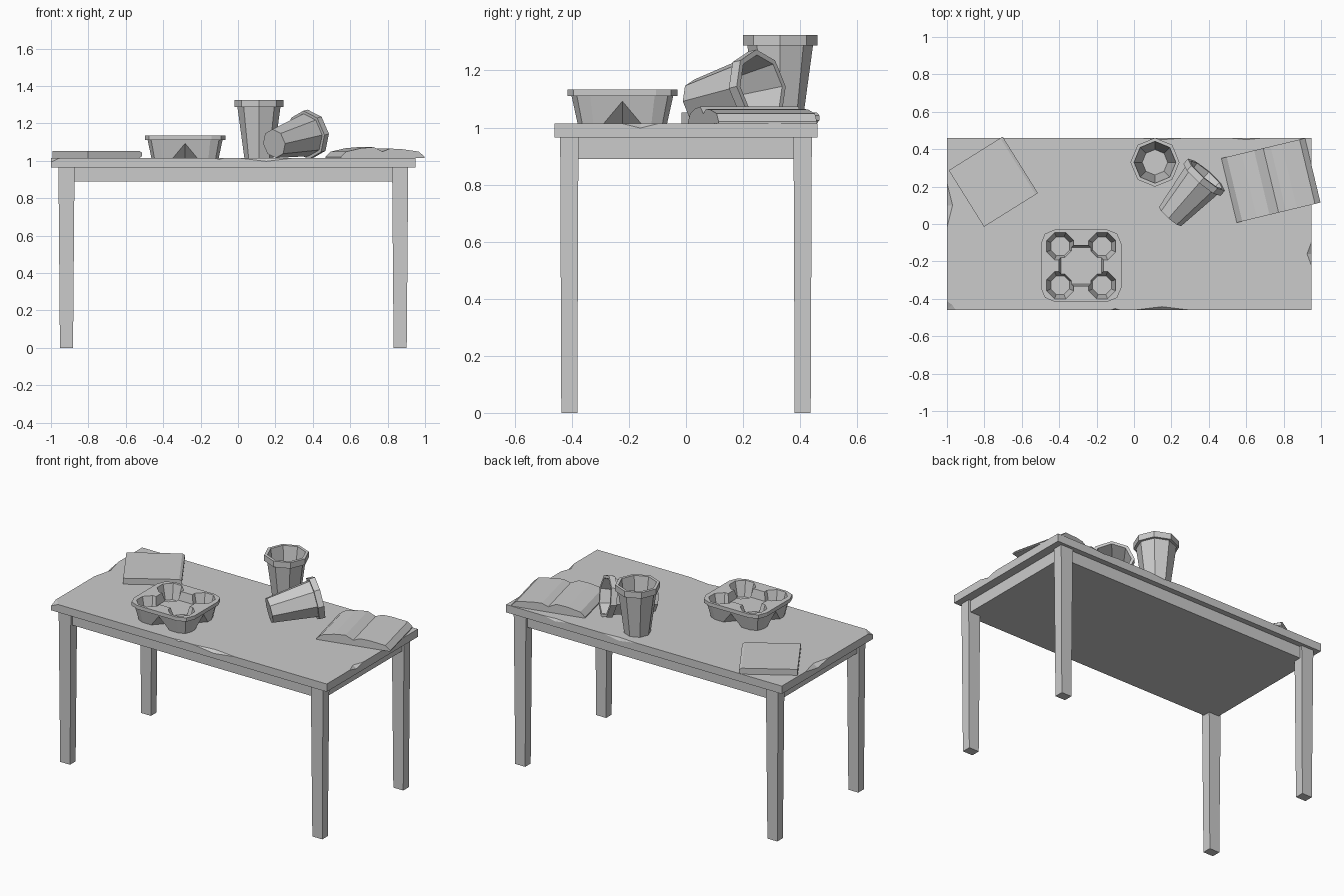
import bpy, bmesh
from math import sin, cos, pi, radians
from mathutils import Vector

if "Cube" in bpy.data.objects:
    bpy.data.objects.remove(bpy.data.objects["Cube"])

TOP = 1.015  # table surface height


def make(name, bm, loc=(0, 0, 0), rot=(0, 0, 0)):
    bmesh.ops.recalc_face_normals(bm, faces=bm.faces)
    me = bpy.data.meshes.new(name)
    bm.to_mesh(me)
    bm.free()
    ob = bpy.data.objects.new(name, me)
    ob.location, ob.rotation_euler = loc, rot
    bpy.context.collection.objects.link(ob)
    return ob


def loft(name, rings, loc=(0, 0, 0), rot=(0, 0, 0)):
    bm = bmesh.new()
    vs = [[bm.verts.new(p) for p in r] for r in rings]
    n = len(vs[0])
    for a, b in zip(vs, vs[1:]):
        for i in range(n):
            j = (i + 1) % n
            bm.faces.new((a[i], a[j], b[j], b[i]))
    bm.faces.new(vs[0])
    bm.faces.new(vs[-1])
    return make(name, bm, loc, rot)


def hull(name, pts):
    bm = bmesh.new()
    for p in pts:
        bm.verts.new(p)
    bmesh.ops.convex_hull(bm, input=bm.verts)
    return make(name, bm)


def cut(ob, cutter):
    mod = ob.modifiers.new("cut", 'BOOLEAN')
    mod.operation, mod.solver, mod.object = 'DIFFERENCE', 'EXACT', cutter
    bpy.context.view_layer.objects.active = ob
    bpy.ops.object.modifier_apply(modifier=mod.name)
    bpy.data.objects.remove(cutter)


def rect(x0, x1, y0, y1, z):
    return [(x0, y0, z), (x1, y0, z), (x1, y1, z), (x0, y1, z)]


def ngon(r, z, n=8, cx=0, cy=0, turn=0):
    return [(cx + r * cos(2 * pi * i / n + turn), cy + r * sin(2 * pi * i / n + turn), z)
            for i in range(n)]


def round_rect(hx, hy, c, z):
    pts = []
    for k, (sx, sy) in enumerate([(1, 1), (-1, 1), (-1, -1), (1, -1)]):
        for a in (0, 45, 90):
            t = radians(a + 90 * k)
            pts.append((sx * (hx - c) + c * cos(t), sy * (hy - c) + c * sin(t), z))
    return pts


def extrude(name, profile, half, loc, turn):
    rings = [[(u, v, z) for u, z in profile] for v in (-half, half)]
    return loft(name, rings, loc, (0, 0, radians(turn)))


# Table: slab, solid apron and tapered legs
slab = loft("table_top", [rect(-1, .95, -.46, .46, .965), rect(-1, .95, -.46, .46, TOP)])
loft("apron", [rect(-.945, .895, -.425, .425, .89), rect(-.945, .895, -.425, .425, .966)])
for sx, side in ((-1, "left"), (1, "right")):
    for sy, end in ((-1, "front"), (1, "back")):
        cx, cy = -.025 + sx * .892, sy * .409
        rings = [rect(cx - a, cx + a, cy - b, cy + b, z)
                 for a, b, z in ((.035, .028, 0), (.043, .032, .966))]
        loft(f"{end}_{side}_leg", rings)

# Chipped table edges: position, outward direction, half width, inset, drop
chips = [
    (-.10, -.46, 0, -1, .04, .012, .012),
    (.15, -.46, 0, -1, .18, .022, .022),
    (.95, -.16, 1, 0, .08, .03, .02),
    (-1, .10, -1, 0, .14, .035, .025),
    (.15, .46, 0, 1, .16, .012, .025),
    (.60, .46, 0, 1, .12, .012, .02),
    (-1, -.46, -.7, -.7, .30, .045, .025),
]
for x, y, ox, oy, w, inset, drop in chips:
    out, along = Vector((ox, oy, 0)), Vector((-oy, ox, 0))
    p = Vector((x, y, TOP + .002)) + out * .002
    down = Vector((0, 0, drop))
    cut(slab, hull("chip", [p - along * w, p + along * w, p - out * inset, p - down,
                            p + out * .05 + Vector((0, 0, .05))]))

# Closed book with a bevelled spine
extrude("closed_book", [(-.17, 0), (.155, 0), (.17, .01), (.17, .028), (.155, .038), (-.17, .038)],
        .178, (-.752, .226, TOP), 32)

# Open book with two arched page blocks
extrude("open_book", [(-.23, 0), (.23, 0), (.23, .006), (.2, .034), (.1, .048), (.04, .05),
                      (0, .034), (-.05, .058), (-.12, .052), (-.2, .034), (-.23, .006)],
        .177, (.732, .233, TOP), 13.5)

# Cups, one standing and one on its side
cup = [(.078, 0), (.115, .272), (.131, .272), (.131, .31), (.112, .31), (.068, .02)]
loft("standing_cup", [ngon(r, z) for r, z in cup], (.112, .33, TOP))
loft("fallen_cup", [ngon(r, z * .97) for r, z in cup], (.193, .04, 1.092),
     (0, radians(80), radians(49)))

# Cup carrier: tapered tray with rim, centre recess, four wells and side notches
CX, CY = -.283, -.223
tray = loft("cup_carrier", [round_rect(hx, hy, c, z) for hx, hy, c, z in (
    (.18, .157, .055, TOP), (.2, .178, .065, 1.11),
    (.215, .193, .075, 1.11), (.215, .193, .075, 1.134))], (CX, CY, 0))
cut(tray, loft("recess", [rect(CX - a, CX + a, CY - b, CY + b, z)
                          for a, b, z in ((.108, .098, 1.08), (.122, .112, 1.15))]))
for sx in (-1, 1):
    for sy in (-1, 1):
        cut(tray, loft("well", [ngon(r, z, 8, CX + sx * .112, CY + sy * .104, pi / 8)
                                for r, z in ((.054, 1.04), (.083, 1.15))]))
for k in range(4):
    s = .023 if k % 2 == 0 else 0
    t = k * pi / 2
    pts = [(.2 + s, -.12, 1), (.2 + s, .12, 1), (.07 + s, 0, 1), (.19 + s, 0, 1.107)]
    cut(tray, hull("notch", [(CX + x * cos(t) - y * sin(t), CY + x * sin(t) + y * cos(t), z)
                             for x, y, z in pts]))
